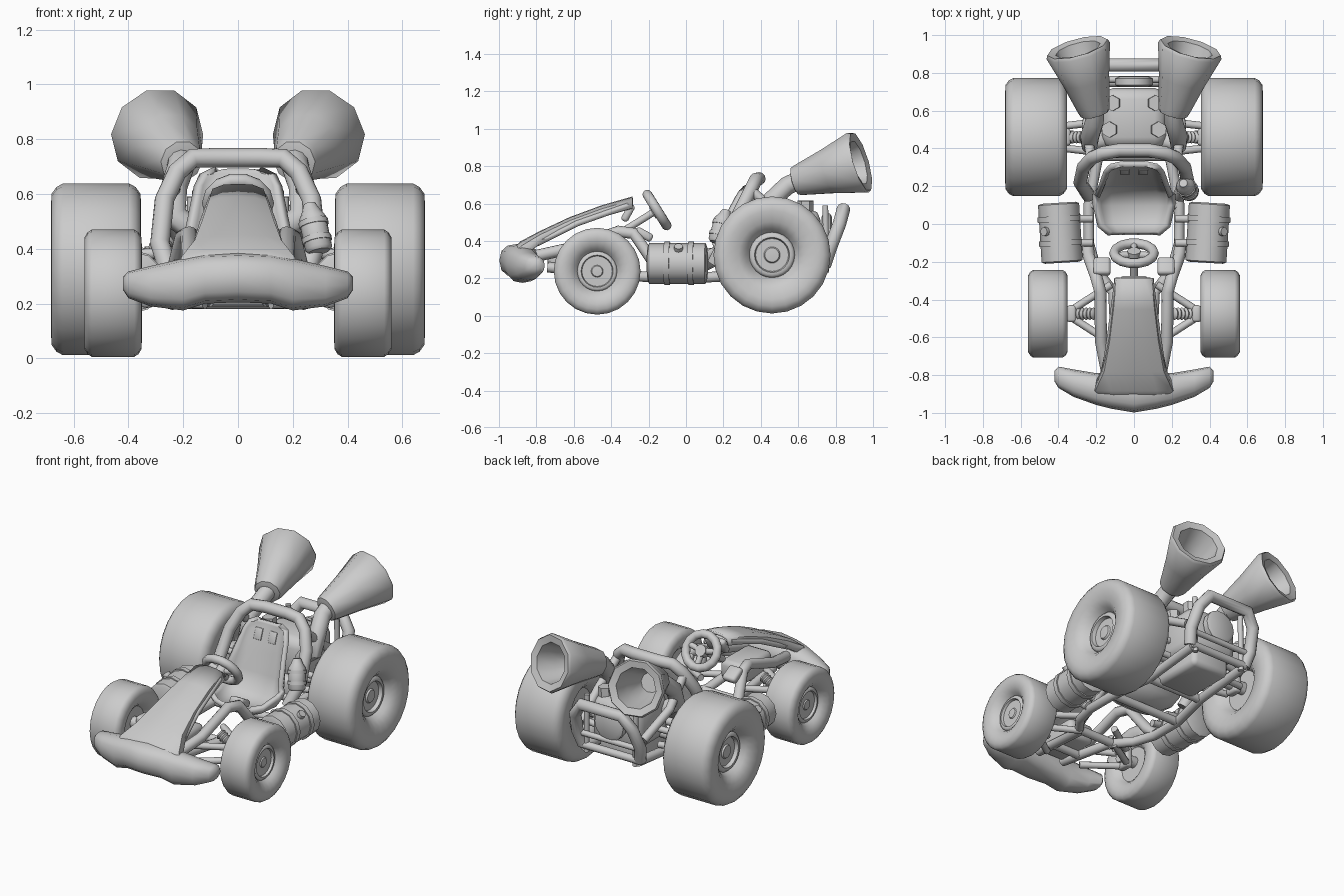
import bpy, bmesh, math
from mathutils import Vector, Matrix

cube = bpy.data.objects.get("Cube")
if cube:
    bpy.data.objects.remove(cube, do_unlink=True)

grey = bpy.data.materials.new("light_grey")
grey.use_nodes = True
grey.diffuse_color = (0.6, 0.6, 0.6, 1)
grey.node_tree.nodes["Principled BSDF"].inputs["Base Color"].default_value = (0.6, 0.6, 0.6, 1)
parts = []


def finish(name, bm, mirror=False, thick=0):
    bmesh.ops.recalc_face_normals(bm, faces=bm.faces)
    mesh = bpy.data.meshes.new(name)
    bm.to_mesh(mesh)
    bm.free()
    ob = bpy.data.objects.new(name, mesh)
    bpy.context.collection.objects.link(ob)
    mesh.materials.append(grey)
    if thick:
        mod = ob.modifiers.new("thickness", "SOLIDIFY")
        mod.thickness, mod.offset = thick, 0
    if mirror:
        ob.modifiers.new("mirror", "MIRROR").use_mirror_merge = False
    parts.append(ob)
    return ob


def loft(name, rings, closed=True, **kw):
    """Skin a list of point rings."""
    bm = bmesh.new()
    vs = [[bm.verts.new(p) for p in ring] for ring in rings]
    n = len(vs[0])
    for a, b in zip(vs, vs[1:]):
        for i in range(n if closed else n - 1):
            j = (i + 1) % n
            bm.faces.new((a[i], a[j], b[j], b[i]))
    if closed:
        bm.faces.new(vs[0])
        bm.faces.new(vs[-1])
    return finish(name, bm, **kw)


def lathe(name, profile, origin, axis, sides=16, **kw):
    """Spin (radius, distance along axis) points round an axis."""
    turn = Vector(axis).to_track_quat("Z", "Y").to_matrix()
    angles = [2 * math.pi * i / sides for i in range(sides)]
    rings = [[Vector(origin) + turn @ Vector((r * math.cos(a), r * math.sin(a), d)) for a in angles]
             for r, d in profile]
    return loft(name, rings, **kw)


def rod(name, a, b, r, sides=10, mirror=True):
    a, b = Vector(a), Vector(b)
    return lathe(name, [(r, 0), (r, (b - a).length)], a, b - a, sides, mirror=mirror)


def box(name, centre, size, bevel=0.015, tilt=0, mirror=False):
    bm = bmesh.new()
    m = Matrix.Translation(centre) @ Matrix.Rotation(tilt, 4, "X") @ Matrix.Diagonal((*size, 1))
    bmesh.ops.create_cube(bm, size=1, matrix=m)
    bmesh.ops.bevel(bm, geom=bm.edges[:], offset=bevel, segments=2, affect="EDGES", profile=0.5)
    return finish(name, bm, mirror=mirror)


def tube(name, points, r, cyclic=False, mirror=False, both=False):
    """Round tube through points; both continues the path onto the other side."""
    if both:
        points = points + [(-x, y, z) for x, y, z in reversed(points)]
    cu = bpy.data.curves.new(name, "CURVE")
    cu.dimensions = "3D"
    cu.bevel_depth, cu.bevel_resolution, cu.use_fill_caps = r, 4, True
    sp = cu.splines.new("POLY")
    sp.points.add(len(points) - 1)
    for p, co in zip(sp.points, points):
        p.co = (*co, 1)
    sp.use_cyclic_u = cyclic
    tmp = bpy.data.objects.new(name, cu)
    bpy.context.collection.objects.link(tmp)
    bm = bmesh.new()
    bm.from_mesh(tmp.to_mesh())
    tmp.to_mesh_clear()
    bpy.data.objects.remove(tmp)
    return finish(name, bm, mirror=mirror)


# Wheels: balloon tyres with sunken rims on both sides; k is the rim size
def wheel(name, x, y, z, radius, width, k):
    half = [(k, 0.5), (k + 0.08, 0.76), (k + 0.2, 0.94), (0.76, 1), (0.88, 0.99), (0.96, 0.88), (1, 0.74)]
    tyre = half + [(r, -d) for r, d in reversed(half)]
    rim = [(k + 0.02, -0.55), (k + 0.02, 0.56), (k - 0.02, 0.64), (k - 0.07, 0.64), (k - 0.09, 0.5),
           (0.14, 0.5), (0.12, 0.56), (0.04, 0.57)]
    for part, prof in (("_tyre", tyre), ("_rim", rim)):
        prof = [(r * radius, d * width / 2) for r, d in prof]
        lathe(name + part, prof, (x, y, z), (1, 0, 0), 24, mirror=True)


wheel("rear", 0.518, 0.46, 0.325, 0.313, 0.328, 0.37)
wheel("front", 0.456, -0.475, 0.238, 0.232, 0.21, 0.44)

# Front bumper wing, lofted across the width
half = [(0, -0.998, -0.79, 0.385, 0.205), (0.12, -0.978, -0.78, 0.38, 0.2), (0.2, -0.958, -0.79, 0.365, 0.175),
        (0.32, -0.915, -0.77, 0.337, 0.19), (0.4, -0.868, -0.755, 0.317, 0.22), (0.42, -0.835, -0.775, 0.297, 0.25)]
sections = [(-s[0], *s[1:]) for s in reversed(half[1:])] + half
rings = []
for x, front, back, top, low in sections:
    ring = []
    for i in range(12):
        c, s = math.cos(i * math.pi / 6), math.sin(i * math.pi / 6)
        c, s = (math.copysign(abs(v) ** 0.8, v) for v in (c, s))
        ring.append((x, (front + back) / 2 + c * (back - front) / 2, (top + low) / 2 + s * (top - low) / 2))
    rings.append(ring)
loft("front_bumper", rings)

# Hood: a folded sheet widening toward the nose, sinking into the bumper
rings = []
for y, w, z, drop in [(-0.285, 0.088, 0.63, 0.055), (-0.45, 0.103, 0.583, 0.055), (-0.62, 0.124, 0.52, 0.055),
                      (-0.78, 0.153, 0.445, 0.06), (-0.88, 0.2, 0.392, 0.08), (-0.945, 0.14, 0.335, 0.05)]:
    rings.append([(w * f, y, z - d * drop) for f, d in
                  [(-1.1, 1), (-1, 0.3), (-0.6, 0.06), (0, 0), (0.6, 0.06), (1, 0.3), (1.1, 1)]])
loft("hood", rings, closed=False, thick=0.015)
tube("hood_edge", [(0.09, -0.31, 0.59), (0.125, -0.58, 0.495), (0.158, -0.8, 0.385)], 0.016, mirror=True)
box("dashboard", (0, -0.31, 0.55), (0.14, 0.04, 0.1), tilt=-0.5)
box("knee_pad", (0.17, -0.225, 0.435), (0.09, 0.1, 0.045), tilt=-0.5, mirror=True)
box("pedal_box", (0, -0.6, 0.31), (0.18, 0.28, 0.12), 0.03)

# Steering wheel
up, facing = Vector((0, -0.53, 0.85)), Vector((0, 0.85, 0.53))
centre = Vector((0, -0.155, 0.565))
ring = [centre + Vector((math.cos(a), 0, 0)) * 0.106 + up * 0.1 * math.sin(a)
        for a in (2 * math.pi * i / 14 for i in range(14))]
tube("steering_wheel", ring, 0.026, cyclic=True)
for x, h in [(0.1, 0.02), (-0.1, 0.02), (0, -0.1)]:
    rod("wheel_spoke", centre - facing * 0.01, centre + Vector((x, 0, 0)) + up * h, 0.018, mirror=False)
rod("steering_hub", centre - facing * 0.03, centre + facing * 0.015, 0.036, mirror=False)
rod("steering_column", centre, centre - facing * 0.25, 0.02, mirror=False)

# Bucket seat: sections curling up at the sides
rings = []
for y, z, w, curl in [(-0.05, 0.285, 0.13, 0.03), (-0.01, 0.262, 0.18, 0.06), (0.1, 0.25, 0.205, 0.1),
                      (0.18, 0.29, 0.205, 0.1), (0.225, 0.4, 0.195, 0.08), (0.26, 0.52, 0.17, 0.05),
                      (0.3, 0.63, 0.15, 0.03), (0.315, 0.672, 0.13, 0.02), (0.32, 0.688, 0.08, 0.01)]:
    lean = min(1, max(0, (z - 0.25) / 0.15)) if y > 0.1 else 0
    rings.append([(w * f, y - curl * c * lean, z + curl * c * (1 - lean)) for f, c in
                  [(-1, 1), (-0.9, 0.45), (-0.6, 0.08), (0, 0), (0.6, 0.08), (0.9, 0.45), (1, 1)]])
loft("seat", rings, closed=False, thick=0.03)
box("seat_slot", (0.05, 0.276, 0.615), (0.05, 0.009, 0.07), 0.003, -0.35, True)

# Roll hoop and chassis tubes
tube("roll_hoop", [(0.24, 0.15, 0.28), (0.285, 0.22, 0.42), (0.268, 0.3, 0.58), (0.222, 0.35, 0.68),
                   (0.165, 0.375, 0.73), (0.08, 0.39, 0.732)], 0.036, both=True)
tube("hoop_brace", [(0.23, 0.36, 0.66), (0.25, 0.52, 0.52), (0.22, 0.74, 0.4)], 0.026, mirror=True)
tube("lower_rail", [(0.09, -0.74, 0.26), (0.11, -0.36, 0.215), (0.2, -0.24, 0.21), (0.24, -0.1, 0.205),
                    (0.24, 0.1, 0.205), (0.19, 0.36, 0.22), (0.19, 0.75, 0.26)], 0.028, mirror=True)
tube("upper_rail", [(0.14, -0.8, 0.32), (0.175, -0.62, 0.36), (0.178, -0.36, 0.45), (0.2, -0.28, 0.44),
                    (0.24, -0.17, 0.28), (0.245, -0.1, 0.215)], 0.032, mirror=True)
for y, w, z in [(-0.6, 0.1, 0.24), (-0.34, 0.12, 0.215), (0.1, 0.24, 0.205), (0.36, 0.19, 0.22)]:
    rod("cross_bar", (-w, y, z), (w, y, z), 0.026, mirror=False)

# Rear guard frame
tube("rear_guard", [(0.2, 0.74, 0.27), (0.22, 0.77, 0.36), (0.2, 0.82, 0.49), (0.14, 0.842, 0.57)], 0.036, both=True)
rod("guard_lower_bar", (-0.2, 0.75, 0.27), (0.2, 0.75, 0.27), 0.024, mirror=False)
rod("guard_middle_bar", (-0.22, 0.765, 0.35), (0.22, 0.765, 0.35), 0.018, mirror=False)
rod("guard_post", (0.17, 0.75, 0.23), (0.17, 0.745, 0.59), 0.016)

# Engine block with bolts, filler cap and sump
box("engine_block", (0, 0.56, 0.43), (0.34, 0.32, 0.28), 0.06)
box("gearbox", (0, 0.52, 0.27), (0.26, 0.34, 0.14), 0.03)
for x, y in [(0.125, 0.5), (0.11, 0.64)]:
    rod("engine_bolt", (x, y, 0.53), (x * 1.05, y, 0.615), 0.043, 6)
lathe("filler_cap", [(0.08, 0), (0.1, 0.01), (0.1, 0.045), (0.08, 0.055)], (0, 0.725, 0.45), (0, 1, 0), 14)
rod("rear_axle", (0, 0.46, 0.325), (0.45, 0.46, 0.325), 0.03)

# Exhaust pipes ending in thick-walled hollow trumpets
axis = Vector((0.09, 0.335, 0.1))
length = axis.length
lathe("exhaust_trumpet", [(0.05, -0.02), (0.078, -0.012), (0.086, 0.01), (0.127, length * 0.5), (0.174, length - 0.015),
                          (0.165, length + 0.003), (0.122, length - 0.008), (0.1, length * 0.65), (0.06, length * 0.25)],
      (0.209, 0.597, 0.722), axis, 10, mirror=True)
tube("exhaust_pipe", [(0.208, 0.6, 0.722), (0.21, 0.54, 0.695), (0.235, 0.46, 0.62), (0.235, 0.42, 0.52),
                      (0.13, 0.45, 0.45)], 0.05, mirror=True)

# Side tanks with straps and caps
tank_axis = Vector((0.02, 0.32, 0))
tank_start = Vector((0.38, -0.205, 0.28))
lathe("side_tank", [(0.09, 0), (0.109, 0.008), (0.109, 0.31), (0.09, 0.318)], tank_start, tank_axis, 12, mirror=True)
for t in (0.28, 0.68):
    p = tank_start + tank_axis * t
    lathe("tank_strap", [(0.1, 0), (0.116, 0), (0.116, 0.03), (0.1, 0.03)], p, tank_axis, 12, mirror=True)
    rod("tank_bracket", p + Vector((0, 0.015, 0.03)), (0.22, p.y + 0.015, 0.28), 0.02)
rod("tank_cap", (0.45, -0.04, 0.34), (0.478, -0.04, 0.372), 0.024, 8)

# Extinguisher strapped to the left hoop
grip, lean = Vector((0.297, 0.165, 0.39)), Vector((-0.035, 0.05, 0.17))
lathe("extinguisher", [(0.04, 0), (0.05, 0.012), (0.05, 0.13), (0.035, 0.155), (0.022, 0.185)], grip, lean, 12)
for t in (0.2, 0.55):
    lathe("extinguisher_strap", [(0.048, 0), (0.055, 0), (0.055, 0.02), (0.048, 0.02)], grip + lean * t, lean, 12)


# Suspension: wishbones, hub carrier and ribbed damper
def suspension(name, y, z, inner, outer, spread, outer_spread):
    for dz in (-0.05, 0.05):
        for s in (-1, 1):
            rod(name + "_wishbone", (inner, y + s * spread, z + dz), (outer, y + s * outer_spread, z + dz * 0.8), 0.02)
    rod(name + "_stub_axle", (outer - 0.04, y, z), (outer + 0.08, y, z), 0.035)
    box(name + "_hub_carrier", (outer, y, z), (0.05, 0.09, 0.13), mirror=True)
    ribs = []
    for i in range(6):
        ribs += [(0.034, i * 0.022), (0.024, i * 0.022 + 0.011)]
    lathe(name + "_damper", ribs, (outer - 0.02, y, z + 0.03), (inner - outer, 0, 0.12), 10, mirror=True)


suspension("front", -0.475, 0.25, 0.12, 0.33, 0.155, 0.02)
suspension("rear", 0.46, 0.34, 0.19, 0.36, 0.08, 0.06)

# Smooth shading with sharp edges kept
bpy.ops.object.select_all(action="DESELECT")
for ob in parts:
    ob.select_set(True)
bpy.context.view_layer.objects.active = parts[0]
bpy.ops.object.shade_smooth_by_angle(angle=math.radians(50))
